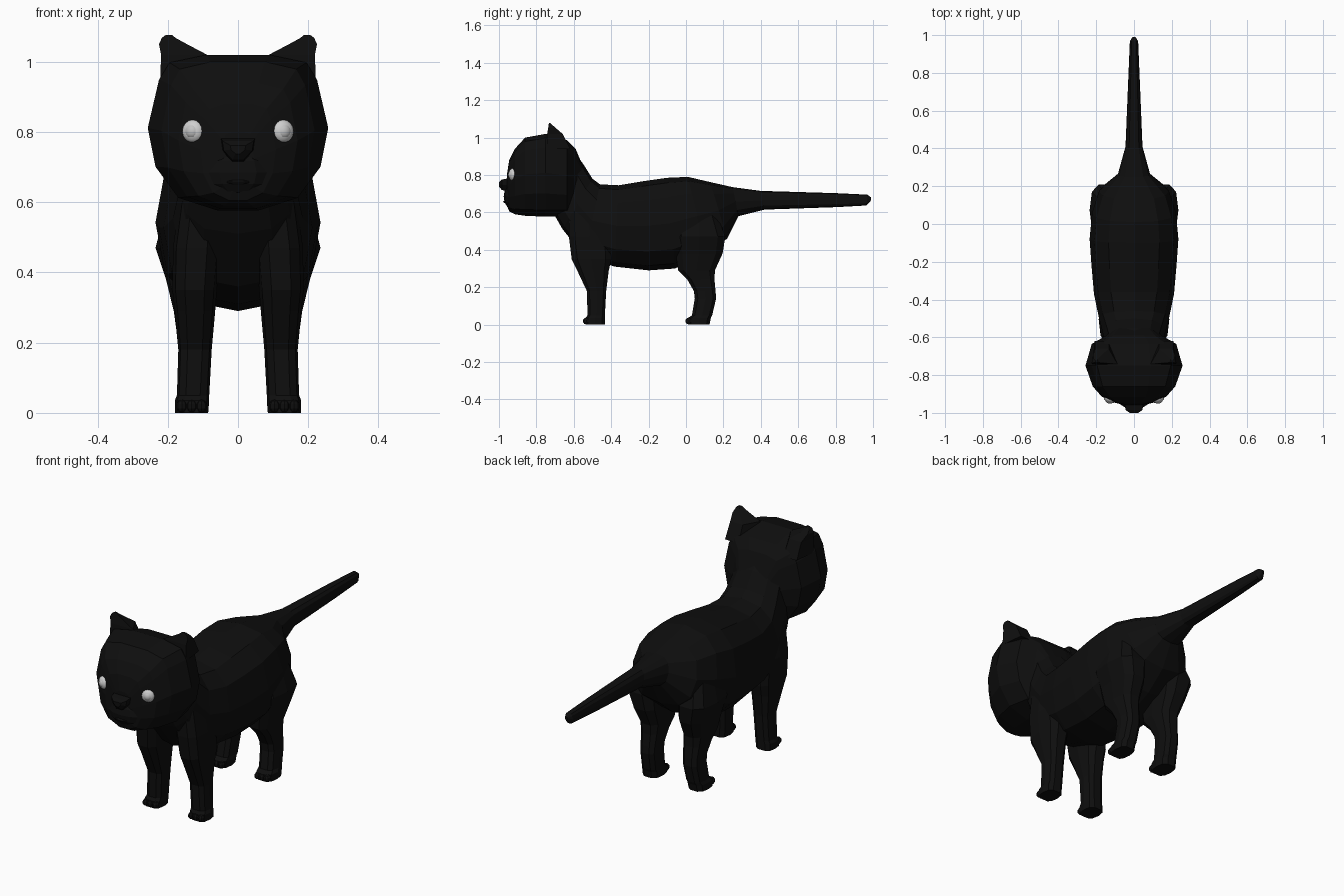
import bpy, bmesh, math
from mathutils import Vector


def material(name, rgb):
    m = bpy.data.materials.new(name)
    m.diffuse_color = (*rgb, 1)
    return m


FUR = material("black fur", (0.0045, 0.0045, 0.0045))
WHITE = material("eye grey", (0.62, 0.62, 0.62))
IRIS = material("iris grey", (0.55, 0.55, 0.55))


def finish(name, bm, mat, smooth=False):
    bmesh.ops.recalc_face_normals(bm, faces=bm.faces)
    me = bpy.data.meshes.new(name)
    bm.to_mesh(me)
    bm.free()
    me.materials.append(mat)
    for p in me.polygons:
        p.use_smooth = smooth
    ob = bpy.data.objects.new(name, me)
    bpy.context.collection.objects.link(ob)
    return ob


def loft(name, rings, mat=FUR):
    """Skin a closed tube through rings of points and cap both ends."""
    bm = bmesh.new()
    rows = [[bm.verts.new(p) for p in ring] for ring in rings]
    n = len(rows[0])
    for a, b in zip(rows, rows[1:]):
        for i in range(n):
            j = (i + 1) % n
            bm.faces.new((a[i], a[j], b[j], b[i]))
    bm.faces.new(rows[0])
    bm.faces.new(rows[-1])
    return finish(name, bm, mat)


def rounded(n, power=0.8):
    """Unit superellipse points."""
    pts = []
    for i in range(n):
        t = 2 * math.pi * i / n
        c, s = math.cos(t), math.sin(t)
        pts.append((math.copysign(abs(c) ** power, c), math.copysign(abs(s) ** power, s)))
    return pts


def ball(name, centre, radii, mat=FUR, seg=10, rings=6, smooth=False, yaw=0.0):
    bm = bmesh.new()
    bmesh.ops.create_uvsphere(bm, u_segments=seg, v_segments=rings, radius=1)
    ob = finish(name, bm, mat, smooth)
    ob.location, ob.scale = centre, radii
    ob.rotation_euler = (0, 0, yaw)
    return ob


# Trunk, neck and tail: top point, bottom point (y, z) and half width
trunk = [
    ((0.99, 0.68), (0.99, 0.665), 0.008),
    ((0.97, 0.695), (0.965, 0.637), 0.022),
    ((0.80, 0.703), (0.80, 0.628), 0.029),
    ((0.40, 0.715), (0.42, 0.615), 0.045),
    ((0.25, 0.735), (0.28, 0.58), 0.085),
    ((0.13, 0.762), (0.22, 0.46), 0.185),
    ((0.01, 0.79), (0.11, 0.37), 0.222),
    ((-0.10, 0.785), (-0.06, 0.30), 0.235),
    ((-0.24, 0.765), (-0.20, 0.29), 0.225),
    ((-0.36, 0.745), (-0.38, 0.31), 0.212),
    ((-0.46, 0.75), (-0.54, 0.36), 0.185),
    ((-0.50, 0.78), (-0.66, 0.51), 0.165),
    ((-0.55, 0.86), (-0.70, 0.58), 0.15),
    ((-0.62, 0.95), (-0.74, 0.64), 0.13),
]
rings = []
for top, bot, w in trunk:
    a, b = Vector((0, *top)), Vector((0, *bot))
    mid, half = (a + b) / 2, (a - b) / 2
    rings.append([mid + Vector((w * c, 0, 0)) + half * s for c, s in rounded(12)])
loft("body_and_tail", rings)

# Head: half outline, stretched per slice (y, width factor, top z, bottom z)
half = [(0.0, 1.0), (0.09, 1.0), (0.195, 0.95), (0.225, 0.84), (0.257, 0.53),
        (0.235, 0.28), (0.17, 0.08), (0.06, 0.0)]
outline = half + [(-x, z) for x, z in reversed(half[1:])]
slices = [(-0.54, 0.36, 0.82, 0.65), (-0.59, 0.57, 0.94, 0.60), (-0.635, 0.87, 0.985, 0.58),
          (-0.75, 1.0, 1.02, 0.577), (-0.86, 0.85, 1.0, 0.582), (-0.915, 0.66, 0.94, 0.59),
          (-0.945, 0.42, 0.88, 0.605), (-0.958, 0.18, 0.80, 0.64)]
loft("head", [[(x * k, y, zb + (zt - zb) * z) for x, z in outline]
              for y, k, zt, zb in slices])

# Muzzle and nose
ball("muzzle", (0, -0.935, 0.685), (0.09, 0.04, 0.065))
nose = [(-0.94, 0.05, 0.785, 0.71), (-0.985, 0.045, 0.775, 0.72), (-1.0, 0.022, 0.762, 0.738)]
loft("nose", [[(-w, y, t), (w, y, t), (w * 0.9, y, (t + b) / 2), (w * 0.35, y, b),
               (-w * 0.35, y, b), (-w * 0.9, y, (t + b) / 2)] for y, w, t, b in nose])
ball("mouth", (0, -0.968, 0.657), (0.035, 0.01, 0.007))

# Leg slices: z, front y, back y, inner x, outer x
front_leg = [(0.62, -0.63, -0.42, 0.04, 0.165), (0.47, -0.63, -0.40, 0.05, 0.185),
             (0.35, -0.615, -0.395, 0.06, 0.187), (0.29, -0.585, -0.41, 0.065, 0.18),
             (0.18, -0.532, -0.425, 0.075, 0.17), (0.05, -0.528, -0.432, 0.082, 0.174),
             (0.035, -0.54, -0.432, 0.082, 0.18), (0.0, -0.54, -0.432, 0.085, 0.18)]
hind_leg = [(0.64, -0.02, 0.15, 0.06, 0.19), (0.47, -0.07, 0.215, 0.06, 0.235),
            (0.38, -0.06, 0.20, 0.06, 0.205), (0.29, -0.045, 0.158, 0.065, 0.183),
            (0.24, 0.005, 0.155, 0.07, 0.176), (0.18, 0.04, 0.16, 0.075, 0.17),
            (0.14, 0.045, 0.163, 0.077, 0.17), (0.05, 0.03, 0.142, 0.082, 0.174),
            (0.035, 0.008, 0.135, 0.082, 0.18), (0.0, 0.008, 0.128, 0.085, 0.18)]

for side, label in ((1, "left"), (-1, "right")):
    for part, data in (("front", front_leg), ("hind", hind_leg)):
        rings = [[(side * ((xi + xo) / 2 + (xo - xi) / 2 * c),
                   (yf + yb) / 2 + (yb - yf) / 2 * s, z) for c, s in rounded(10, 0.7)]
                 for z, yf, yb, xi, xo in data]
        loft(f"{part}_leg_{label}", rings)
        # Toes
        for i in range(3):
            ball(f"{part}_toe_{label}_{i + 1}",
                 (side * (0.104 + 0.028 * i), data[-1][1] + 0.008, 0.019),
                 (0.016, 0.02, 0.019), seg=8, rings=5)

    # Ear: flat triangular loft from base to tip
    ear = [(0.94, 0.08, 0.222, -0.745, -0.62), (1.02, 0.088, 0.219, -0.742, -0.66),
           (1.05, 0.145, 0.225, -0.737, -0.695), (1.068, 0.178, 0.217, -0.735, -0.715),
           (1.077, 0.188, 0.205, -0.733, -0.725)]
    loft(f"ear_{label}", [[(side * xi, yf, z), (side * xo, yf, z),
                           (side * (xo - 0.1 * (xo - xi)), yb, z),
                           (side * (xi + 0.35 * (xo - xi)), yb, z)]
                          for z, xi, xo, yf, yb in ear])

    # Eye with a raised iris
    yaw = side * 0.35
    ball(f"eye_{label}", (side * 0.128, -0.926, 0.802), (0.033, 0.022, 0.033),
         WHITE, 12, 8, True, yaw)
    ball(f"iris_{label}", (side * 0.1315, -0.9345, 0.802), (0.021, 0.016, 0.021),
         IRIS, 12, 8, True, yaw)
